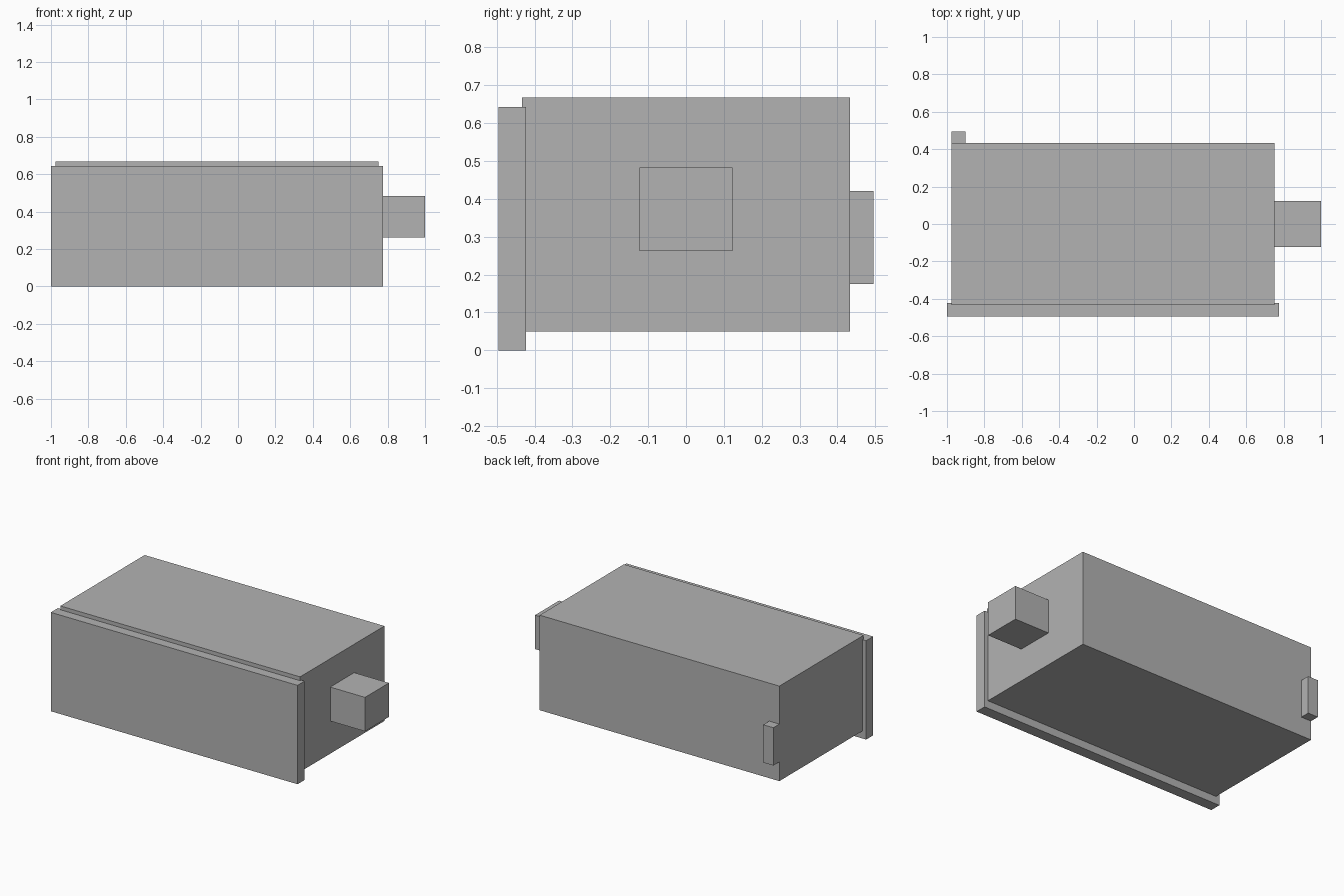
import bpy
from mathutils import Vector

default = bpy.data.objects.get("Cube")
if default:
    bpy.data.objects.remove(default, do_unlink=True)

# Single plain grey finish
GREY = (0.45, 0.45, 0.45, 1.0)
grey = bpy.data.materials.new("plain grey")
grey.use_nodes = True
grey.diffuse_color = GREY
grey.node_tree.nodes["Principled BSDF"].inputs["Base Color"].default_value = GREY


def box(name, low, high):
    """Add a sharp-edged block spanning two opposite corners."""
    low, high = Vector(low), Vector(high)
    bpy.ops.mesh.primitive_cube_add(size=1, location=(low + high) / 2)
    obj = bpy.context.object
    obj.name = name
    obj.scale = high - low
    bpy.ops.object.transform_apply(location=False, rotation=False, scale=True)
    obj.data.materials.append(grey)
    return obj


# Main housing
box("housing", (-0.975, -0.433, 0.05), (0.75, 0.433, 0.668))

# Oversized plate across the front
box("front_plate", (-1.0, -0.495, 0.0), (0.775, -0.423, 0.643))

# Square stub on the left end
box("side_stub", (0.75, -0.123, 0.262), (1.0, 0.123, 0.483))

# Small tab at the back corner
box("back_tab", (-0.975, 0.433, 0.175), (-0.902, 0.495, 0.421))
